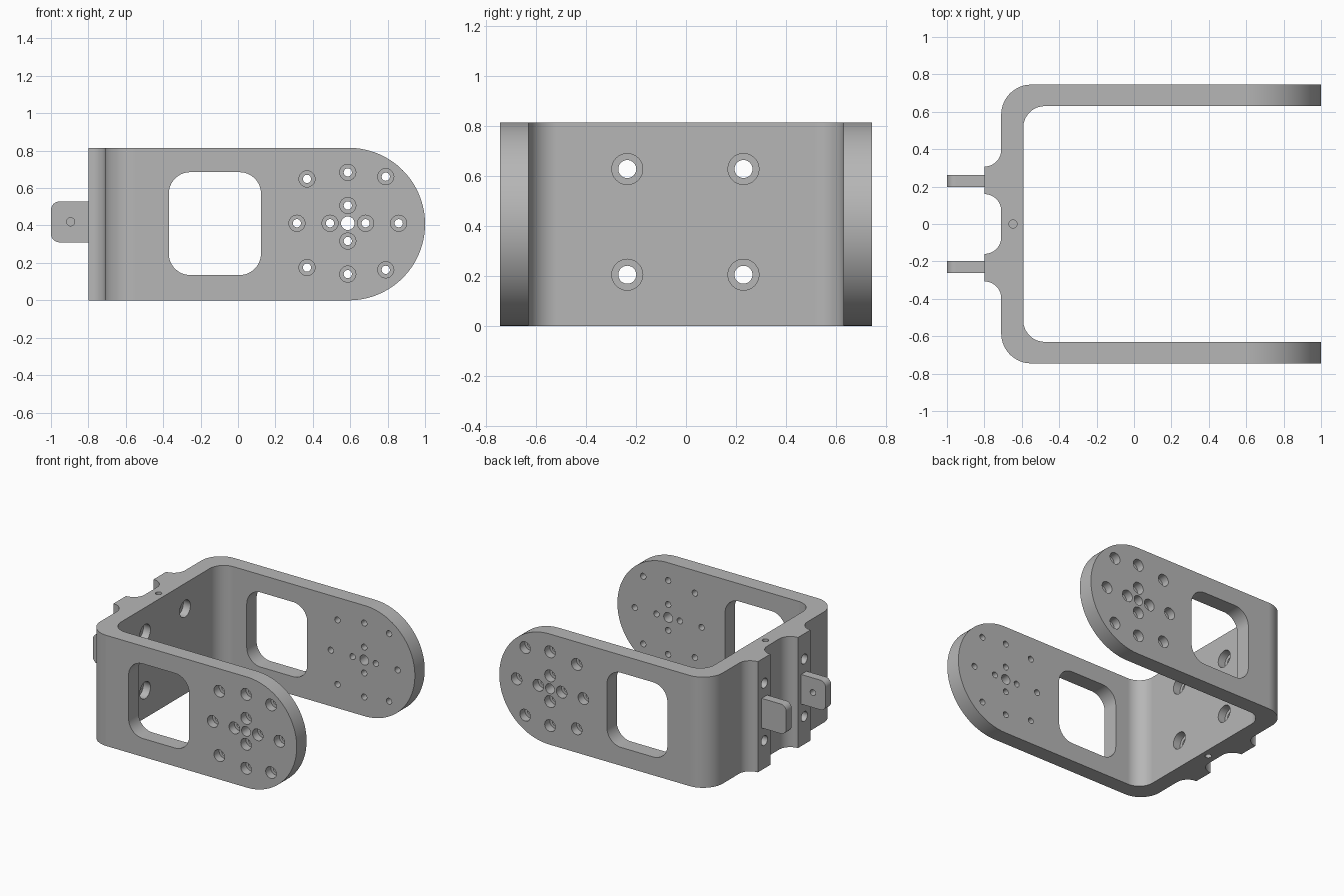
import bpy, bmesh, math
from mathutils import Vector

old = bpy.data.objects.get("Cube")
if old:
    bpy.data.objects.remove(old, do_unlink=True)

HEIGHT = 0.815
MID = HEIGHT / 2
PLACE = {"x": lambda u, v, w: (w, u, v),
         "y": lambda u, v, w: (u, w, v),
         "z": lambda u, v, w: (u, v, w)}

metal = bpy.data.materials.new("grey metal")
metal.use_nodes = True
GREY = (0.47, 0.47, 0.47, 1)
metal.diffuse_color = GREY
metal.node_tree.nodes["Principled BSDF"].inputs["Base Color"].default_value = GREY


def rounded(corners, steps=16):
    """Outline of right-angled corners (u, v, radius)."""
    out = []
    for i, (u, v, r) in enumerate(corners):
        p = Vector((u, v))
        if r == 0:
            out.append(p)
            continue
        a = (Vector(corners[i - 1][:2]) - p).normalized() * r
        b = (Vector(corners[(i + 1) % len(corners)][:2]) - p).normalized() * r
        for k in range(steps + 1):
            t = math.pi / 2 * k / steps
            out.append(p + a + b - b * math.cos(t) - a * math.sin(t))
    return [p for i, p in enumerate(out) if (p - out[i - 1]).length > 1e-5]


def circle(u, v, r, n=32):
    return [Vector((u + r * math.cos(math.tau * k / n),
                    v + r * math.sin(math.tau * k / n))) for k in range(n)]


def part(name, prisms):
    """Object made of prisms: (outline, axis, start, end)."""
    bm = bmesh.new()
    for outline, axis, lo, hi in prisms:
        ends = [[bm.verts.new(PLACE[axis](p.x, p.y, w)) for p in outline]
                for w in (lo, hi)]
        bm.faces.new(ends[0])
        bm.faces.new(ends[1])
        n = len(outline)
        for i in range(n):
            j = (i + 1) % n
            bm.faces.new((ends[0][i], ends[0][j], ends[1][j], ends[1][i]))
    bmesh.ops.recalc_face_normals(bm, faces=bm.faces)
    mesh = bpy.data.meshes.new(name)
    bm.to_mesh(mesh)
    bm.free()
    mesh.materials.append(metal)
    ob = bpy.data.objects.new(name, mesh)
    bpy.context.collection.objects.link(ob)
    return ob


def carve(ob, prisms, operation="DIFFERENCE"):
    cutter = part("cutter", prisms)
    cutter.hide_render = True
    mod = ob.modifiers.new("carve", "BOOLEAN")
    mod.operation, mod.solver, mod.object = operation, "EXACT", cutter
    bpy.context.view_layer.update()
    mesh = bpy.data.meshes.new_from_object(
        ob.evaluated_get(bpy.context.evaluated_depsgraph_get()))
    ob.modifiers.clear()
    ob.data = mesh
    bpy.data.objects.remove(cutter, do_unlink=True)


def finish(ob):
    bpy.ops.object.select_all(action="DESELECT")
    ob.select_set(True)
    bpy.context.view_layer.objects.active = ob
    bpy.ops.object.shade_smooth_by_angle(angle=math.radians(30))
    mod = ob.modifiers.new("even shading", "WEIGHTED_NORMAL")
    mod.keep_sharp = True


# U-shaped bracket: half outline with mounting ridge, mirrored across y
half = [(-0.71, 0.16, 0.09), (-0.8, 0.16, 0), (-0.8, 0.307, 0),
        (-0.71, 0.307, 0.09), (-0.71, 0.745, 0.16), (1.1, 0.745, 0),
        (1.1, 0.63, 0), (-0.592, 0.63, 0.115)]
mirrored = [(u, -v, r) for u, v, r in reversed(half)]
bracket = part("u_bracket", [(rounded(half + mirrored), "z", -0.05, HEIGHT + 0.05)])

# Round the free ends of both arms
side = rounded([(-1.2, 0, 0), (1, 0, MID), (1, HEIGHT, MID), (-1.2, HEIGHT, 0)], 32)
carve(bracket, [(side, "y", -1, 1)], "INTERSECT")

# Arm windows and through holes
HUB = (0.587, 0.412)
window = rounded([(-0.37, 0.135, 0.115), (0.123, 0.135, 0.115),
                  (0.123, 0.685, 0.115), (-0.37, 0.685, 0.115)])
offsets = [(s * d, 0) for s in (-1, 1) for d in (0.095, 0.272)]
offsets += [(0, s * d) for s in (-1, 1) for d in (0.095, 0.272)]
offsets += [(x, s * z) for s in (-1, 1) for x, z in ((-0.218, 0.237), (0.203, 0.249))]
screws = [(HUB[0] + x, HUB[1] + z) for x, z in offsets]
wall_holes = [(y, z) for y in (-0.235, 0.23) for z in (0.205, 0.628)]

through = [(window, "y", -1, 1), (circle(*HUB, 0.036), "y", -1, 1)]
through += [(circle(x, z, 0.022, 24), "y", -1, 1) for x, z in screws]
through += [(circle(y, z, 0.036), "x", -0.9, -0.4) for y, z in wall_holes]
# Blind pin holes in the rear wall's upper and lower edges
pin = circle(-0.647, 0, 0.022, 24)
through += [(pin, "z", -0.1, 0.2), (pin, "z", HEIGHT - 0.2, 1)]
carve(bracket, through)

# Counterbores: outside of the arms, inside of the rear wall
bores = [(circle(x, z, 0.043), "y", s * 0.685, s * 0.9)
         for x, z in screws for s in (-1, 1)]
bores += [(circle(y, z, 0.062), "x", -0.65, -0.4) for y, z in wall_holes]
carve(bracket, bores)
finish(bracket)

# Rear tabs, the front one drilled
tab = rounded([(-1, 0.31, 0.045), (-0.79, 0.31, 0), (-0.79, 0.528, 0),
               (-1, 0.528, 0.045)], 10)
for name, y in (("front_tab", -0.23), ("back_tab", 0.23)):
    ob = part(name, [(tab, "y", y - 0.032, y + 0.032)])
    if y < 0:
        carve(ob, [(circle(-0.895, 0.42, 0.022, 24), "y", -0.5, 0)])
    finish(ob)
